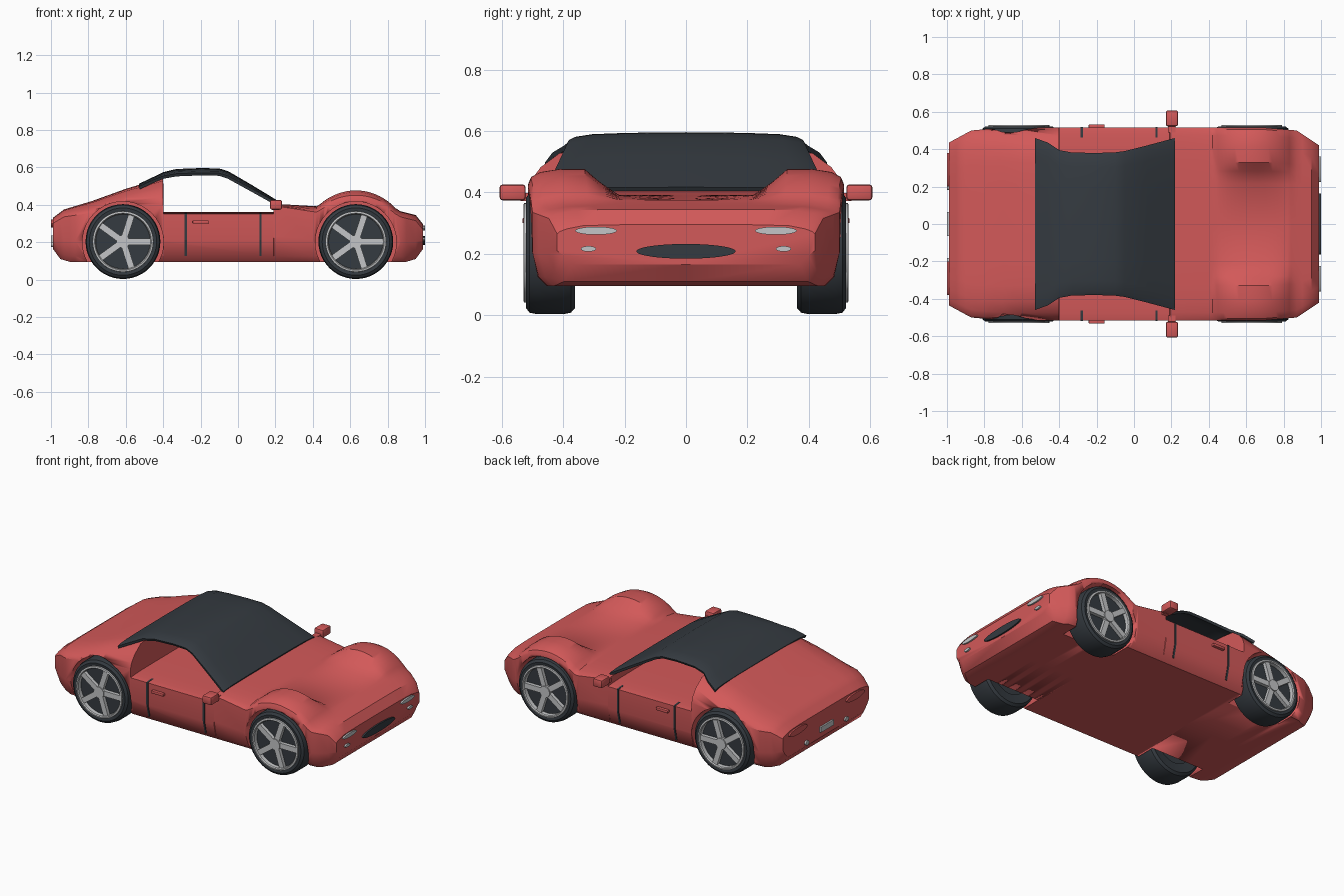
import bpy, bmesh, math
from mathutils import Matrix

old = bpy.data.objects.get("Cube")
if old:
    bpy.data.objects.remove(old)


def material(name, color):
    mat = bpy.data.materials.new(name)
    mat.use_nodes = True
    mat.diffuse_color = (*color, 1)
    mat.node_tree.nodes["Principled BSDF"].inputs["Base Color"].default_value = (*color, 1)
    return mat


RED = material("body red", (0.65, 0.1, 0.1))
DARK = material("dark rubber and glass", (0.035, 0.043, 0.052))
SILVER = material("silver", (0.55, 0.56, 0.57))


def finish(name, bm, mat, smooth=True):
    bmesh.ops.recalc_face_normals(bm, faces=bm.faces)
    mesh = bpy.data.meshes.new(name)
    bm.to_mesh(mesh)
    bm.free()
    mesh.materials.append(mat)
    obj = bpy.data.objects.new(name, mesh)
    bpy.context.collection.objects.link(obj)
    if smooth:
        bpy.ops.object.select_all(action="DESELECT")
        obj.select_set(True)
        bpy.context.view_layer.objects.active = obj
        bpy.ops.object.shade_smooth_by_angle(angle=math.radians(35))
    return obj


def interp(curve, x):
    for (x0, v0), (x1, v1) in zip(curve, curve[1:]):
        if x <= x1:
            t = max(0, (x - x0) / (x1 - x0))
            return v0 + (v1 - v0) * t
    return curve[-1][1]


def loft(rows, closed=True, caps=True):
    bm = bmesh.new()
    rings = [[bm.verts.new(p) for p in row] for row in rows]
    count = len(rings[0])
    for a, b in zip(rings, rings[1:]):
        for i in range(count if closed else count - 1):
            j = (i + 1) % count
            bm.faces.new((a[i], a[j], b[j], b[i]))
    if caps:
        bm.faces.new(rings[0])
        bm.faces.new(rings[-1])
    return bm


def box(name, center, size, mat, bevel=0):
    bm = bmesh.new()
    bmesh.ops.create_cube(bm, size=1, matrix=Matrix.Translation(center) @ Matrix.Diagonal((*size, 1)))
    if bevel:
        bmesh.ops.bevel(bm, geom=bm.edges[:], offset=bevel, segments=2, profile=0.5, affect="EDGES")
    return finish(name, bm, mat)


def disc(name, center, radii, depth, axis, mat):
    bm = bmesh.new()
    turn = Matrix.Rotation(math.pi / 2, 4, "Y" if axis == "X" else "X")
    scale = (1, *radii) if axis == "X" else (radii[0], 1, radii[1])
    bmesh.ops.create_cone(bm, cap_ends=True, segments=40, radius1=1, radius2=1, depth=depth,
                          matrix=Matrix.Translation(center) @ Matrix.Diagonal((*scale, 1)) @ turn)
    return finish(name, bm, mat)


# Body outlines along the length
WIDTH = [(-0.99, 0.435), (-0.87, 0.5), (-0.7, 0.515), (0.7, 0.515), (0.87, 0.5), (0.99, 0.42)]
BOTTOM = [(-0.99, 0.165), (-0.95, 0.11), (-0.9, 0.095), (0.9, 0.095), (0.95, 0.11), (0.99, 0.165)]
TOP = [(-0.99, 0.33), (-0.93, 0.375), (-0.78, 0.42), (-0.6, 0.485), (-0.4, 0.545), (-0.398, 0.36),
       (0.19, 0.36), (0.192, 0.405), (0.45, 0.39), (0.83, 0.375), (0.95, 0.345), (0.99, 0.295)]
DROP = [(-0.99, 0.03), (-0.8, 0.06), (-0.4, 0.14), (-0.398, 0.01), (0.19, 0.01), (0.4, 0.03)]
# Width ratio, shoulder drop and fender swell across the top
ACROSS = [(1, 1, 0.75), (0.98, 0.75, 0.93), (0.92, 0.45, 1), (0.8, 0.12, 1), (0.64, 0.05, 0.97),
          (0.55, 0.02, 0.55), (0.42, 0, 0.05), (0, 0, 0)]
AXLES = (-0.615, 0.63)


def half_section(x):
    w, low, top, drop = (interp(c, x) for c in (WIDTH, BOTTOM, TOP, DROP))
    swell = max(0, 0.2 + math.sqrt(max(0, 0.28 ** 2 - (x - AXLES[1]) ** 2)) - top)
    upper = [(w * r, top - drop * d + swell * s) for r, d, s in ACROSS]
    edge = upper[0][1]
    return [(0, low), (w - 0.05, low), (w - 0.02, low + 0.03), (w, low + 0.45 * (edge - low))] + upper


def full_section(x):
    half = half_section(x)
    both = half + [(-y, z) for y, z in reversed(half[1:-1])]
    return [(x, y, z) for y, z in both]


stations = {c[0] for curve in (WIDTH, BOTTOM, TOP, DROP) for c in curve}
stations |= {round(0.42 + 0.02 * i, 3) for i in range(22)}
body = finish("body", loft([full_section(x) for x in sorted(stations)]), RED)

# Wheel wells
for x in AXLES:
    for side in (-1, 1):
        cutter = disc("wheel_well_cutter", (x, side * 0.48, 0.2), (0.217, 0.217), 0.28, "Y", RED)
        cutter.hide_render = True
        cutter.hide_viewport = True
        cut = body.modifiers.new("wheel well", "BOOLEAN")
        cut.operation = "DIFFERENCE"
        cut.solver = "EXACT"
        cut.object = cutter

# Canopy: one curved sheet forming windscreen, roof and rear window
ROOF = [(-0.53, 0.512, 0.46, 0.015), (-0.46, 0.545, 0.435, 0.015), (-0.4, 0.574, 0.395, 0.02),
        (-0.33, 0.591, 0.382, 0.025), (-0.2, 0.596, 0.38, 0.025), (-0.1, 0.594, 0.383, 0.025),
        (-0.05, 0.578, 0.39, 0.025), (0.07, 0.508, 0.42, 0.02), (0.22, 0.417, 0.46, 0.012)]
BOW = [(0, 0), (0.5, 0.08), (0.8, 0.25), (0.95, 0.6), (1, 1)]
bow = [(-r, d) for r, d in reversed(BOW[1:])] + BOW
rows = [[(x, w * r, z - drop * d) for r, d in bow] for x, z, w, drop in ROOF]
canopy = loft(rows, closed=False, caps=False)
bmesh.ops.recalc_face_normals(canopy, faces=canopy.faces)
if sum(f.normal.z for f in canopy.faces) < 0:
    bmesh.ops.reverse_faces(canopy, faces=canopy.faces)
bmesh.ops.solidify(canopy, geom=canopy.faces[:], thickness=0.016)
finish("canopy", canopy, DARK)


# Wheels: turned tyre and rim, five spokes and a hub
def lathe(name, profile, x, side, mat):
    count = 48
    rows = []
    for i in range(count + 1):
        a = math.tau * i / count
        rows.append([(x + r * math.cos(a), side * y, 0.203 + r * math.sin(a)) for r, y in profile])
    bm = loft(rows, caps=False)
    bmesh.ops.remove_doubles(bm, verts=bm.verts[:], dist=0.0001)
    return finish(name, bm, mat)


TYRE = [(0.12, 0.37), (0.18, 0.362), (0.195, 0.375), (0.2, 0.4), (0.2, 0.485), (0.195, 0.51),
        (0.18, 0.521), (0.16, 0.518), (0.15, 0.49)]
RIM = [(0.145, 0.49), (0.147, 0.524), (0.152, 0.53), (0.162, 0.528), (0.164, 0.5)]
for end, x in zip(("rear", "front"), AXLES):
    for side, hand in ((-1, "right"), (1, "left")):
        label = f"{end}_{hand}"
        lathe(label + "_tyre", TYRE, x, side, DARK)
        lathe(label + "_rim", RIM, x, side, SILVER)
        disc(label + "_wheel_back", (x, side * 0.44, 0.203), (0.155, 0.155), 0.12, "Y", DARK)
        disc(label + "_hub", (x, side * 0.515, 0.203), (0.035, 0.035), 0.03, "Y", SILVER)
        for i in range(5):
            a = math.tau * i / 5
            spoke = bmesh.new()
            place = (Matrix.Translation((x, side * 0.513, 0.203)) @ Matrix.Rotation(a, 4, "Y")
                     @ Matrix.Translation((0.085, 0, 0)) @ Matrix.Diagonal((0.13, 0.022, 0.034, 1)))
            bmesh.ops.create_cube(spoke, size=1, matrix=place)
            finish(label + "_spoke", spoke, SILVER, smooth=False)

# Door seams, handles, mirrors and lamps on both sides
for side, hand in ((-1, "right"), (1, "left")):
    for x in (-0.28, 0.12):
        strip = [(y, z) for y, z in half_section(x)[2:7]]
        rows = [[(x + dx, side * (y + dy), z + 0.002) for dx in (-0.006, 0.006)
                 for dy in ((-0.01, 0.004) if dx < 0 else (0.004, -0.01))] for y, z in strip]
        finish(hand + "_door_seam", loft(rows), DARK, smooth=False)
    box(hand + "_door_handle", (-0.2, side * 0.52, 0.308), (0.085, 0.026, 0.018), RED, 0.004)
    box(hand + "_mirror", (0.203, side * 0.565, 0.4), (0.065, 0.085, 0.052), RED, 0.01)
    box(hand + "_mirror_stem", (0.203, side * 0.515, 0.385), (0.04, 0.05, 0.025), RED)
    disc(hand + "_headlamp", (0.993, side * 0.293, 0.275), (0.068, 0.013), 0.014, "X", SILVER)
    disc(hand + "_fog_lamp", (0.993, side * 0.318, 0.216), (0.025, 0.009), 0.014, "X", SILVER)
    disc(hand + "_tail_lamp", (-0.993, side * 0.29, 0.3), (0.09, 0.022), 0.014, "X", RED)
    disc(hand + "_reversing_lamp", (-0.993, side * 0.2, 0.187), (0.018, 0.014), 0.014, "X", SILVER)

# Grille and rear plate
disc("grille", (0.993, 0, 0.208), (0.162, 0.024), 0.014, "X", DARK)
box("rear_plate", (-0.993, 0, 0.218), (0.014, 0.13, 0.034), SILVER)
